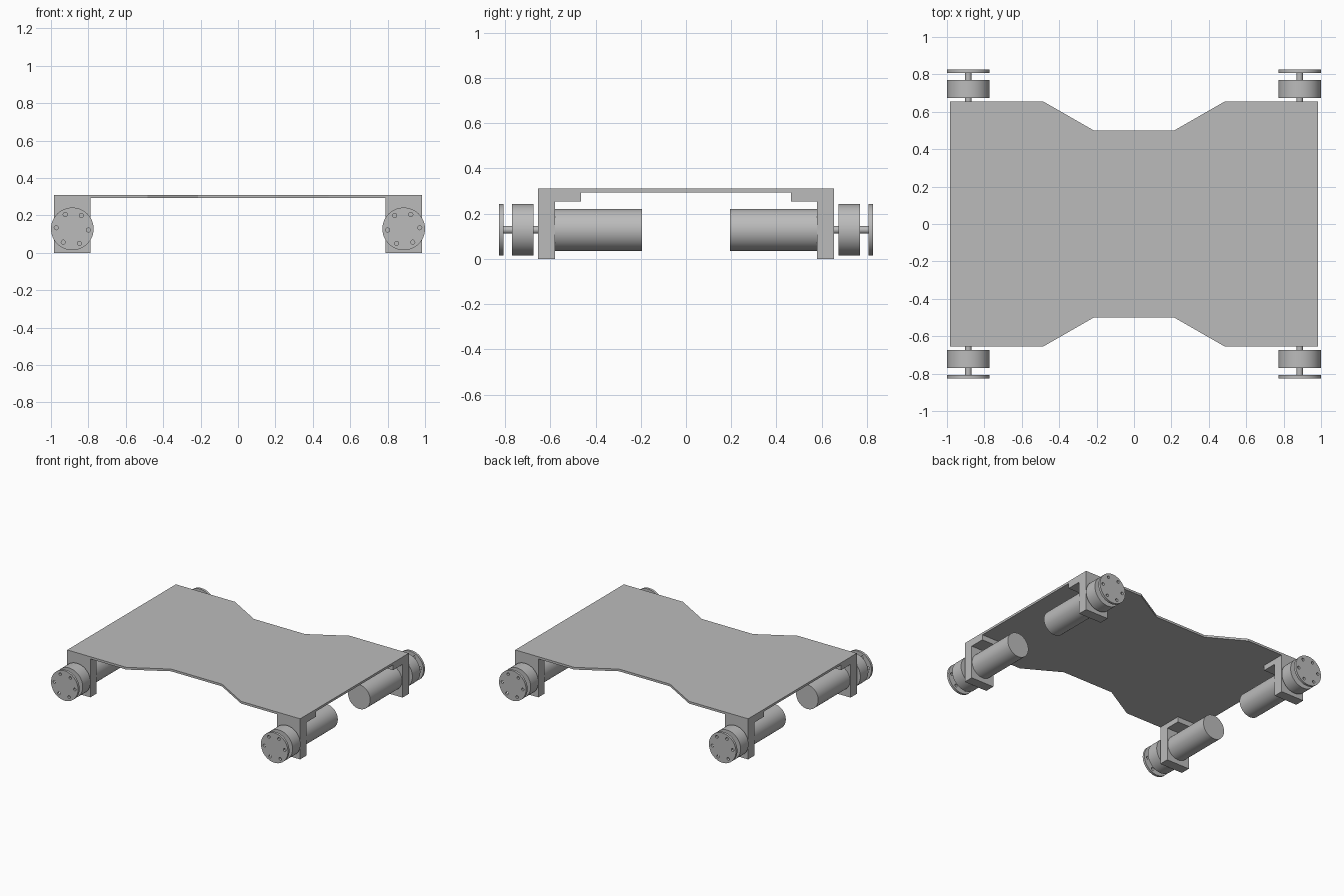
import bpy, bmesh
from math import cos, sin, tau, radians, pi
from mathutils import Matrix, Vector

cube = bpy.data.objects.get("Cube")
if cube:
    bpy.data.objects.remove(cube, do_unlink=True)

# single metal colour
metal = bpy.data.materials.new("plain grey")
metal.use_nodes = True
metal.diffuse_color = (0.5, 0.5, 0.5, 1)
metal.node_tree.nodes["Principled BSDF"].inputs["Base Color"].default_value = (0.5, 0.5, 0.5, 1)

AXLE_X, AXLE_Z = 0.886, 0.128


def make_object(name, bm):
    bmesh.ops.recalc_face_normals(bm, faces=bm.faces)
    mesh = bpy.data.meshes.new(name)
    bm.to_mesh(mesh)
    bm.free()
    mesh.materials.append(metal)
    obj = bpy.data.objects.new(name, mesh)
    bpy.context.collection.objects.link(obj)
    return obj


def prism(name, outline, offset):
    """Extrude a closed outline along an offset."""
    bm = bmesh.new()
    face = bm.faces.new([bm.verts.new(p) for p in outline])
    extruded = bmesh.ops.extrude_face_region(bm, geom=[face], use_keep_orig=True)
    moved = [g for g in extruded["geom"] if isinstance(g, bmesh.types.BMVert)]
    bmesh.ops.translate(bm, verts=moved, vec=Vector(offset))
    return make_object(name, bm)


def add_cylinder(bm, x, z, radius, y0, y1, sides):
    """Cylinder lying along y."""
    place = Matrix.Translation((x, (y0 + y1) / 2, z)) @ Matrix.Rotation(pi / 2, 4, "X")
    bmesh.ops.create_cone(bm, cap_ends=True, segments=sides, radius1=radius,
                          radius2=radius, depth=abs(y1 - y0), matrix=place)


def cylinder(name, radius, y0, y1, sides=64):
    bm = bmesh.new()
    add_cylinder(bm, AXLE_X, AXLE_Z, radius, y0, y1, sides)
    return make_object(name, bm)


def activate(obj):
    bpy.ops.object.select_all(action="DESELECT")
    obj.select_set(True)
    bpy.context.view_layer.objects.active = obj


def to_four_corners(obj):
    activate(obj)
    bpy.ops.object.shade_smooth_by_angle(angle=radians(30))
    mirror = obj.modifiers.new("corners", "MIRROR")
    mirror.use_axis = (True, True, False)
    mirror.use_mirror_merge = False


# deck plate, waisted at front and back
quarter = [(0.983, 0.655), (0.485, 0.655), (0.215, 0.5)]
back = quarter + [(-x, y) for x, y in reversed(quarter)]
outline = back + [(x, -y) for x, y in reversed(back)]
prism("deck_plate", [(x, y, 0.293) for x, y in outline], (0, 0, 0.017))

# corner bracket: upright wall with a thick flange under the deck
profile = [(-0.655, 0), (-0.58, 0), (-0.58, 0.253), (-0.465, 0.253),
           (-0.465, 0.293), (-0.655, 0.293)]
bracket = prism("corner_brackets", [(0.788, y, z) for y, z in profile], (0.195, 0, 0))
to_four_corners(bracket)

# motor, axle and wheel
to_four_corners(cylinder("motors", 0.093, -0.58, -0.195))
to_four_corners(cylinder("axles", 0.017, -0.81, -0.58, 32))
to_four_corners(cylinder("wheels", 0.114, -0.77, -0.675))

# outer hub disc with a ring of six bolt holes
disc = cylinder("hub_discs", 0.114, -0.826, -0.808)
bm = bmesh.new()
for i in range(6):
    a = i * tau / 6 + radians(4)
    add_cylinder(bm, AXLE_X + 0.086 * cos(a), AXLE_Z + 0.086 * sin(a), 0.011, -0.85, -0.79, 20)
drill = make_object("bolt_hole_cutter", bm)
drill.hide_render = True
cut = disc.modifiers.new("bolt holes", "BOOLEAN")
cut.operation = "DIFFERENCE"
cut.solver = "EXACT"
cut.object = drill
activate(disc)
bpy.ops.object.modifier_apply(modifier=cut.name)
bpy.data.objects.remove(drill, do_unlink=True)
to_four_corners(disc)
